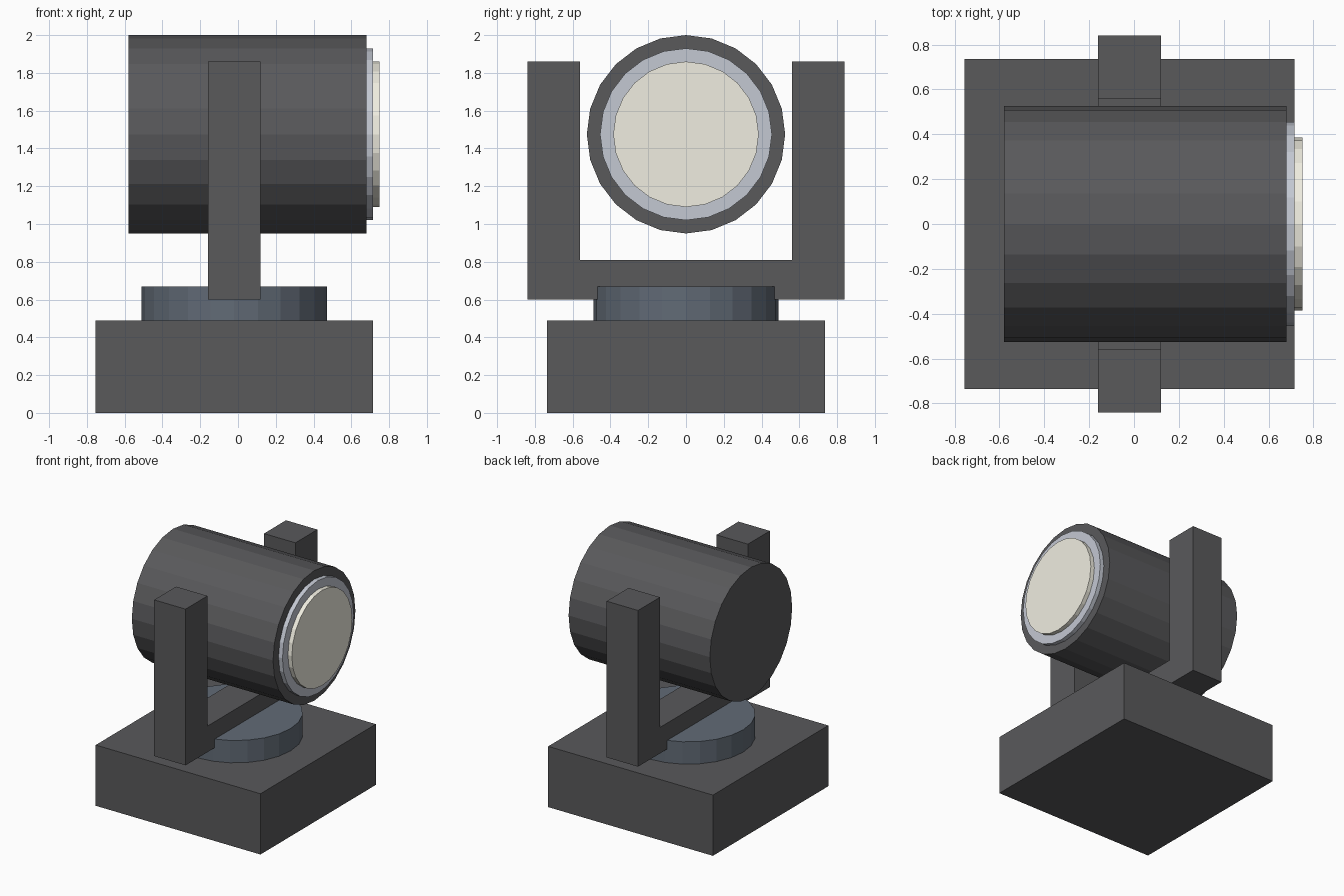
import bpy, bmesh
from math import pi
from mathutils import Matrix

if "Cube" in bpy.data.objects:
    bpy.data.objects.remove(bpy.data.objects["Cube"])

CX = -0.02      # shared centre line of base, turntable and yoke
AXIS_Z = 1.475  # height of the lamp axis


def material(name, rgb):
    m = bpy.data.materials.new(name)
    m.diffuse_color = (*rgb, 1)
    m.use_nodes = True
    m.node_tree.nodes["Principled BSDF"].inputs["Base Color"].default_value = m.diffuse_color
    return m


def finish(name, bm, mat):
    bmesh.ops.recalc_face_normals(bm, faces=bm.faces)
    me = bpy.data.meshes.new(name)
    bm.to_mesh(me)
    bm.free()
    me.materials.append(mat)
    ob = bpy.data.objects.new(name, me)
    bpy.context.collection.objects.link(ob)
    return ob


def disc(name, radius, depth, matrix, mat):
    bm = bmesh.new()
    bmesh.ops.create_cone(bm, cap_ends=True, segments=24, radius1=radius,
                          radius2=radius, depth=depth, matrix=matrix)
    return finish(name, bm, mat)


def lamp_part(name, radius, x0, x1, mat):
    m = Matrix.Translation(((x0 + x1) / 2, 0, AXIS_Z)) @ Matrix.Rotation(pi / 2, 4, 'Y')
    return disc(name, radius, x1 - x0, m, mat)


dark = material("dark_grey", (0.10, 0.10, 0.105))
steel = material("blue_grey", (0.12, 0.145, 0.18))
silver = material("silver", (0.55, 0.58, 0.65))
cream = material("cream", (0.87, 0.85, 0.75))

# Square base block
bm = bmesh.new()
bmesh.ops.create_cube(bm, size=1, matrix=Matrix.Translation((CX, 0, 0.245))
                      @ Matrix.Diagonal((1.47, 1.47, 0.49, 1)))
finish("base", bm, dark)

# Turntable disc
disc("turntable", 0.49, 0.18, Matrix.Translation((CX, 0, 0.58)), steel)

# U-shaped yoke: profile in YZ, extruded along x
half = [(0.84, 0.60), (0.84, 1.86), (0.56, 1.86), (0.56, 0.81)]
profile = half + [(-y, z) for y, z in reversed(half)]
bm = bmesh.new()
face = bm.faces.new([bm.verts.new((CX - 0.14, y, z)) for y, z in profile])
ext = bmesh.ops.extrude_face_region(bm, geom=[face], use_keep_orig=True)
verts = [g for g in ext["geom"] if isinstance(g, bmesh.types.BMVert)]
bmesh.ops.translate(bm, verts=verts, vec=(0.28, 0, 0))
finish("yoke", bm, dark)

# Lamp housing, rim and lens along the x axis
lamp_part("lamp_housing", 0.525, -0.58, 0.68, dark)
lamp_part("lens_rim", 0.455, 0.68, 0.715, silver)
lamp_part("lens", 0.385, 0.715, 0.75, cream)
